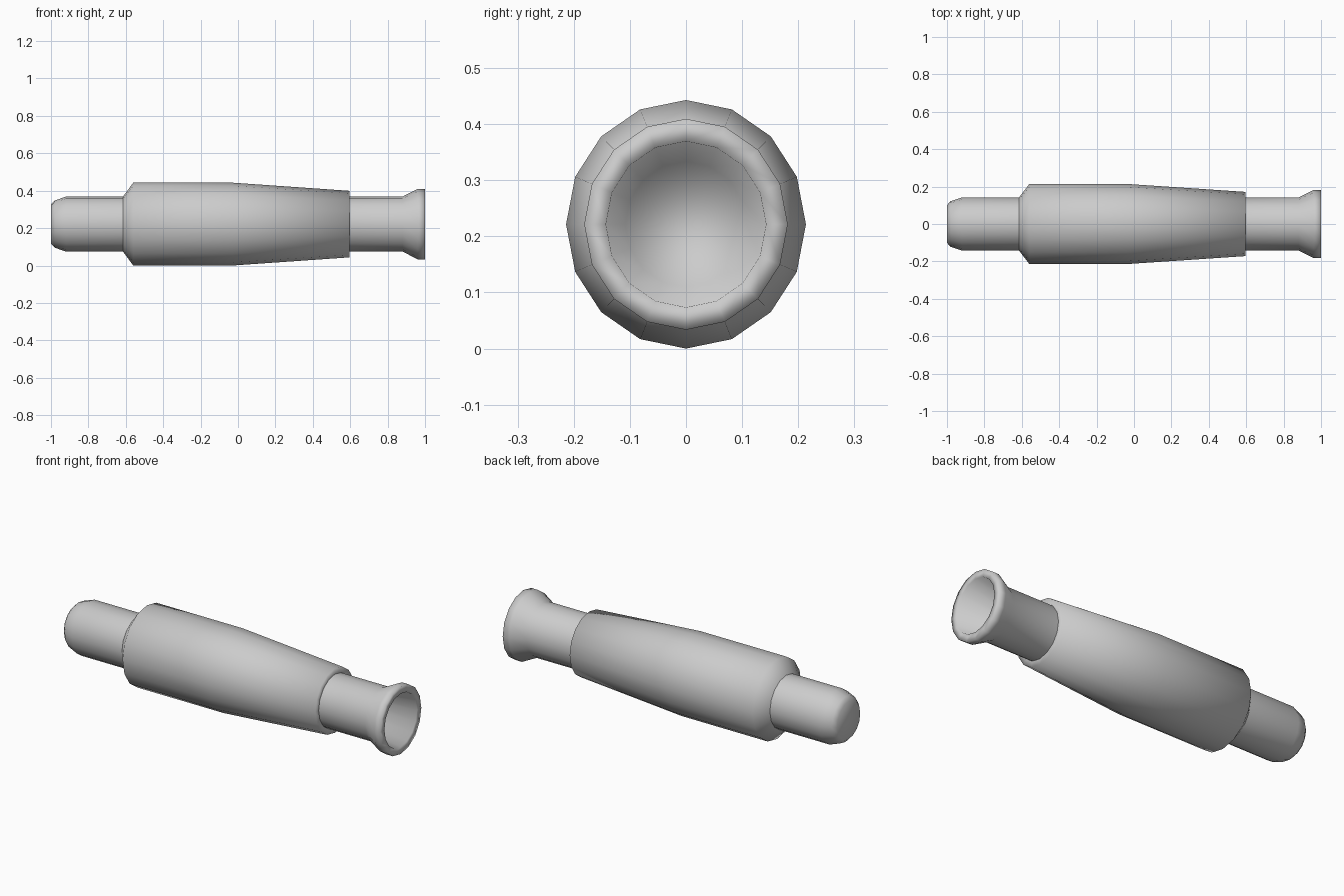
import bpy, math

if "Cube" in bpy.data.objects:
    bpy.data.objects.remove(bpy.data.objects["Cube"])

SIDES = 16
CZ = 0.2215      # height of the long axis
Y_SCALE = 0.965  # cross-section is slightly narrower than tall


def lathe_x(name, profile, cap_start=True, cap_end=True):
    """Revolve (x, radius) points about the long axis."""
    verts, faces = [], []
    for x, r in profile:
        for i in range(SIDES):
            a = 2 * math.pi * i / SIDES
            verts.append((x, Y_SCALE * r * math.cos(a), CZ + r * math.sin(a)))
    n = len(profile)
    for k in range(n - 1):
        for i in range(SIDES):
            j = (i + 1) % SIDES
            faces.append((k * SIDES + i, (k + 1) * SIDES + i,
                          (k + 1) * SIDES + j, k * SIDES + j))
    if cap_start:
        faces.append(tuple(range(SIDES)))
    if cap_end:
        faces.append(tuple(reversed(range((n - 1) * SIDES, n * SIDES))))
    me = bpy.data.meshes.new(name)
    me.from_pydata(verts, [], faces)
    me.update()
    ob = bpy.data.objects.new(name, me)
    bpy.context.collection.objects.link(ob)
    for p in me.polygons:
        p.use_smooth = True
    return ob


# Inner tube: rounded closed end, straight neck, flared lip and blind bore
lathe_x("inner_tube", [
    (-1.0, 0.105), (-0.98, 0.126), (-0.92, 0.147), (-0.5, 0.147),
    (0.5, 0.147), (0.88, 0.147), (0.96, 0.188), (1.0, 0.188),
    (1.0, 0.148), (0.70, 0.112)])

# Outer sleeve: short shoulder, straight barrel, long taper, square step
lathe_x("outer_sleeve", [
    (-0.615, 0.147), (-0.56, 0.2215), (-0.03, 0.2215),
    (0.595, 0.178), (0.595, 0.140)], cap_start=False, cap_end=False)

# Make all surfaces face outward
for ob in list(bpy.context.collection.objects):
    ob.data.flip_normals()
